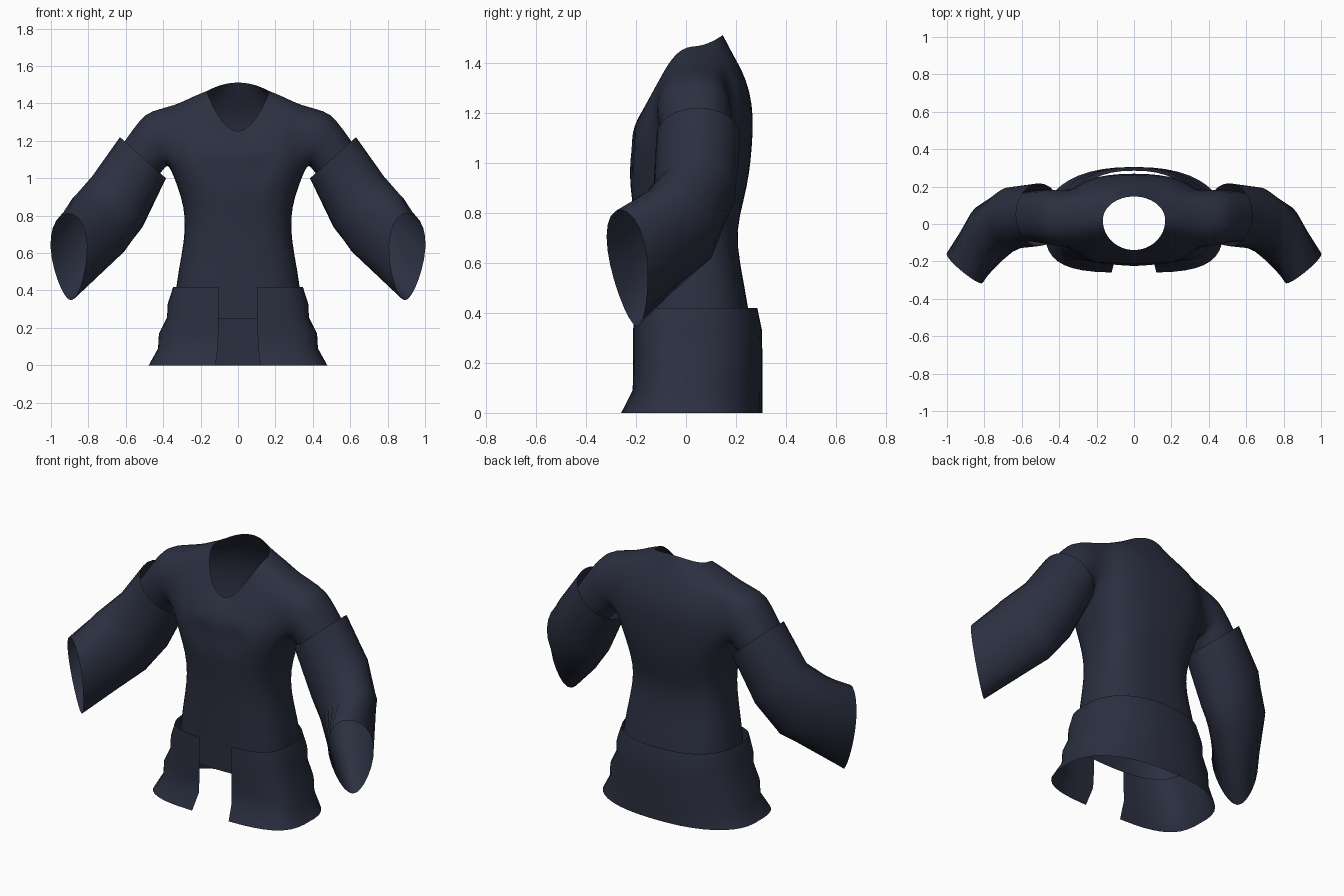
import bpy, bmesh
from math import sin, cos, pi, acos, radians
from mathutils import Vector

if "Cube" in bpy.data.objects:
    bpy.data.objects.remove(bpy.data.objects["Cube"])

cloth = bpy.data.materials.new("navy_cloth")
cloth.diffuse_color = (0.024, 0.029, 0.052, 1)
cloth.use_nodes = True
cloth.node_tree.nodes["Principled BSDF"].inputs["Base Color"].default_value = cloth.diffuse_color
CY = 0.02


def ring_point(a, w, yf, yb, zf, zs, zb, pf, pb):
    """Point on a garment ring; a runs from -90 deg (front) to +90 deg (back)."""
    p = pf if a < 0 else pb
    x = w * abs(cos(a)) ** (2 / p)
    s = abs(sin(a)) ** (2 / p)
    y_end, z_end = (yf, zf) if a < 0 else (yb, zb)
    return Vector((x, CY + (y_end - CY) * s, zs + (z_end - zs) * s * s))


def skin(bm, rows, closed=False):
    """Join rows of vertices with quads."""
    for r0, r1 in zip(rows, rows[1:]):
        n = len(r0)
        for j in range(n if closed else n - 1):
            k = (j + 1) % n
            bm.faces.new((r0[j], r0[k], r1[k], r1[j]))


def oval(bm, c, u, v, egg=0.0, n=24):
    c, u, v = Vector(c), Vector(u), Vector(v)
    return [bm.verts.new(c + u * sin(t) + v * cos(t) * (1 + egg * sin(t)))
            for t in (2 * pi * i / n for i in range(n))]


def finish(bm, name, subdiv=0, angle=60):
    bmesh.ops.recalc_face_normals(bm, faces=bm.faces)
    me = bpy.data.meshes.new(name)
    bm.to_mesh(me)
    bm.free()
    ob = bpy.data.objects.new(name, me)
    bpy.context.collection.objects.link(ob)
    me.materials.append(cloth)
    ob.modifiers.new("Mirror", 'MIRROR')
    if subdiv:
        m = ob.modifiers.new("Subdivision", 'SUBSURF')
        m.levels = m.render_levels = subdiv
    bpy.ops.object.select_all(action='DESELECT')
    ob.select_set(True)
    bpy.context.view_layer.objects.active = ob
    bpy.ops.object.shade_smooth_by_angle(angle=radians(angle))
    return ob


# Torso: half rings from hem to neckline (w, y front, y back, z front/side/back, p)
torso = [
    (.345, -.195, .270, .25, .25, .25, 2.7),
    (.335, -.197, .252, .42, .42, .42, 2.7),
    (.300, -.200, .215, .60, .60, .60, 2.7),
    (.282, -.205, .200, .73, .73, .73, 2.7),
    (.290, -.216, .232, .85, .85, .85, 2.7),
    (.325, -.230, .255, .96, .96, .96, 2.7),
    (.365, -.230, .264, 1.06, 1.06, 1.06, 2.7),
    (.385, -.217, .272, 1.12, 1.17, 1.18, 2.7),
    (.375, -.197, .256, 1.17, 1.29, 1.29, 2.6),
    (.335, -.180, .225, 1.20, 1.39, 1.37, 2.4),
    (.250, -.162, .190, 1.225, 1.435, 1.43, 2.2),
    (.168, -.140, .148, 1.25, 1.465, 1.512, 2.0),
]
COLS = 16
bm = bmesh.new()
grid = [[bm.verts.new(ring_point(-pi / 2 + pi * j / COLS, *r, r[-1]))
         for j in range(COLS + 1)] for r in torso]
skin(bm, grid)

# Small pinch on the chest
grid[6][1].co.y += .04

# Arm hole: cut the side faces, then extend the border into an upper arm
lo, hi, j0, j1 = 6, 9, 5, 11
inner = [f for f in bm.faces
         if all(any(v in grid[i][j0:j1 + 1] for i in range(lo, hi + 1)) for v in f.verts)]
bmesh.ops.delete(bm, geom=inner, context='FACES_ONLY')
inside = [grid[i][j] for i in range(lo + 1, hi) for j in range(j0 + 1, j1)]
border = ([grid[lo][j] for j in range(j0, j1)] + [grid[i][j1] for i in range(lo, hi)]
          + [grid[hi][j] for j in range(j1, j0, -1)] + [grid[i][j0] for i in range(hi, lo, -1)])
for e in [e for e in bm.edges if not e.link_faces]:
    bm.edges.remove(e)
for v in inside:
    bm.verts.remove(v)
center = Vector((0, .03, 1.22))
dirs = []
for v in border:
    d = v.co - center
    dirs.append(Vector((d.y, d.z)).normalized())
rows = [border]
for c, u, hv in [((.425, .035, 1.215), (.045, 0, .148), .16),
                 ((.460, .040, 1.180), (.062, 0, .140), .155),
                 ((.530, .045, 1.090), (.085, 0, .100), .145),
                 ((.590, .040, 1.010), (.085, 0, .085), .140)]:
    rows.append([bm.verts.new(Vector(c) + Vector(u) * d.y + Vector((0, hv * d.x, 0)))
                 for d in dirs])
skin(bm, rows, closed=True)
finish(bm, "torso", subdiv=1)

# Wide forearm sleeves, open at both ends
bm = bmesh.new()
skin(bm, [
    oval(bm, (.508, .050, 1.110), (.123, 0, .110), (0, .168, 0)),
    oval(bm, (.645, .033, .875), (.135, 0, .135), (.01, .165, 0)),
    oval(bm, (.747, -.030, .750), (.125, -.05, .155), (.07, .135, -.03)),
    oval(bm, (.902, -.228, .580), (.012, -.03, .232), (.093, .075, -.01), egg=.3),
], closed=True)
finish(bm, "wide_sleeves")

# Skirt: open at the front, wrapped round the hips (z, w, y front, y back, gap)
bm = bmesh.new()
rows = []
for z, w, yf, yb, gap in [(.42, .347, -.210, .285, .105), (.33, .376, -.212, .304, .105),
                          (.255, .380, -.212, .305, .105), (.17, .423, -.212, .305, .105),
                          (.09, .428, -.214, .305, .108), (0, .478, -.260, .305, .120)]:
    a0 = -acos((gap / w) ** (3.5 / 2))
    rows.append([bm.verts.new(ring_point(a0 + (pi / 2 - a0) * j / 20, w, yf, yb,
                                         z, z, z, 3.5, 2.3)) for j in range(21)])
skin(bm, rows)
finish(bm, "open_skirt")
